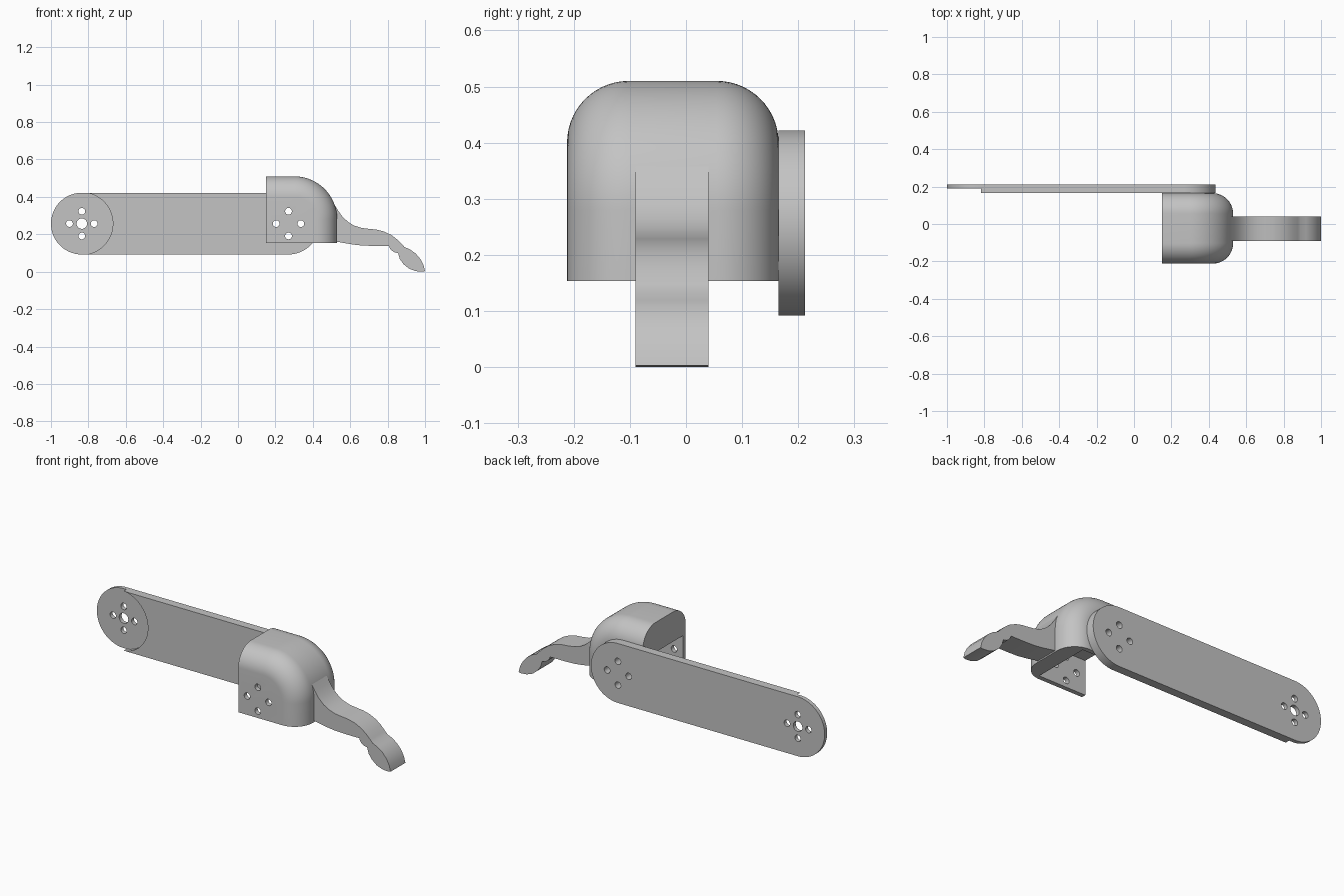
import bpy, bmesh, math

if "Cube" in bpy.data.objects:
    bpy.data.objects.remove(bpy.data.objects["Cube"])

grey = bpy.data.materials.new("light grey")
grey.diffuse_color = (0.55, 0.55, 0.55, 1)
grey.use_nodes = True
grey.node_tree.nodes["Principled BSDF"].inputs["Base Color"].default_value = grey.diffuse_color


def loft(name, rings):
    """Skin matching closed rings of points and cap both ends."""
    bm = bmesh.new()
    loops = [[bm.verts.new(p) for p in ring] for ring in rings]
    n = len(loops[0])
    for a, b in zip(loops, loops[1:]):
        for i in range(n):
            j = (i + 1) % n
            bm.faces.new((a[i], a[j], b[j], b[i]))
    bm.faces.new(loops[0])
    bm.faces.new(loops[-1][::-1])
    bmesh.ops.recalc_face_normals(bm, faces=bm.faces)
    me = bpy.data.meshes.new(name)
    bm.to_mesh(me)
    bm.free()
    me.materials.append(grey)
    ob = bpy.data.objects.new(name, me)
    bpy.context.collection.objects.link(ob)
    return ob


def extrude(name, profile, y0, y1):
    return loft(name, [[(x, y, z) for x, z in profile] for y in (y0, y1)])


def arc(cx, cz, r, a0, a1, n):
    return [(cx + r * math.cos(math.radians(a0 + (a1 - a0) * i / n)),
             cz + r * math.sin(math.radians(a0 + (a1 - a0) * i / n)))
            for i in range(n + 1)]


def activate(ob):
    bpy.ops.object.select_all(action='DESELECT')
    ob.select_set(True)
    bpy.context.view_layer.objects.active = ob


def cut(ob, profile, y0, y1):
    cutter = extrude("cutter", profile, y0, y1)
    cutter.hide_render = True
    mod = ob.modifiers.new("cut", 'BOOLEAN')
    mod.operation, mod.solver, mod.object = 'DIFFERENCE', 'EXACT', cutter
    activate(ob)
    bpy.ops.object.modifier_apply(modifier=mod.name)
    bpy.data.objects.remove(cutter)


def circle(cx, cz, r, n):
    return arc(cx, cz, r, 0, 360, n)[:-1]


def bolt_holes(ob, cx, cz):
    for dx, dz in ((1, 0), (-1, 0), (0, 1), (0, -1)):
        cut(ob, circle(cx + dx * 0.066, cz + dz * 0.066, 0.018, 24), -0.4, 0.4)


def smooth(ob):
    activate(ob)
    bpy.ops.object.shade_smooth_by_angle(angle=math.radians(30))


LEFT, RIGHT, AXIS, R = -0.835, 0.27, 0.257, 0.165

# Long round-ended arm with a thinned disc at its far end
arm = extrude("link_arm", arc(RIGHT, AXIS, R, -90, 90, 40) + arc(LEFT, AXIS, R, 90, 270, 40),
              0.165, 0.212)
cut(arm, circle(LEFT, AXIS, R + 0.001, 96), 0.1, 0.19)
cut(arm, circle(LEFT, AXIS, 0.028, 32), 0.1, 0.3)
bolt_holes(arm, LEFT, AXIS)
bolt_holes(arm, RIGHT, AXIS)
smooth(arm)

# Domed housing: the side profile shrinks towards both rounded sides
Y0, Y1, FILLET = -0.212, 0.165, 0.11


def housing_ring(y, inset):
    pts = [(0.15, 0.153), (0.53 - inset, 0.153)]
    pts += arc(0.30, 0.28, 0.23 - inset, 0, 90, 24) + [(0.15, 0.51 - inset)]
    return [(x, y, z) for x, z in pts]


steps = [math.radians(90 * i / 14) for i in range(15)]
near = [(FILLET * (1 - math.cos(a)), FILLET * (1 - math.sin(a))) for a in steps]
rings = [housing_ring(Y0 + d, t) for d, t in near]
rings += [housing_ring(Y1 - d, t) for d, t in reversed(near)]
housing = loft("joint_housing", rings)
# Pocket open below and behind, with thin side walls
cut(housing, [(0.1, 0.1), (0.44, 0.1), (0.44, 0.345), (0.1, 0.345)], Y0 + 0.025, Y1 - 0.025)
bolt_holes(housing, RIGHT, AXIS)
smooth(housing)

# Curved finger with a small notch and hooked tip
upper = [(0.48, 0.37), (0.515, 0.36), (0.535, 0.327), (0.56, 0.292), (0.59, 0.265),
         (0.62, 0.247), (0.66, 0.234), (0.70, 0.229), (0.74, 0.225), (0.78, 0.215),
         (0.82, 0.196), (0.85, 0.173), (0.875, 0.148), (0.89, 0.132), (0.92, 0.119),
         (0.95, 0.097), (0.975, 0.068), (0.992, 0.035), (1.0, 0.003)]
lower = [(0.985, 0.0), (0.95, 0.003), (0.915, 0.016), (0.885, 0.040), (0.865, 0.068),
         (0.856, 0.100), (0.838, 0.103), (0.823, 0.112), (0.812, 0.125), (0.808, 0.138),
         (0.72, 0.138), (0.66, 0.140), (0.61, 0.146), (0.57, 0.153), (0.53, 0.160),
         (0.48, 0.165)]
finger = extrude("finger", upper + lower, -0.09, 0.04)
smooth(finger)
